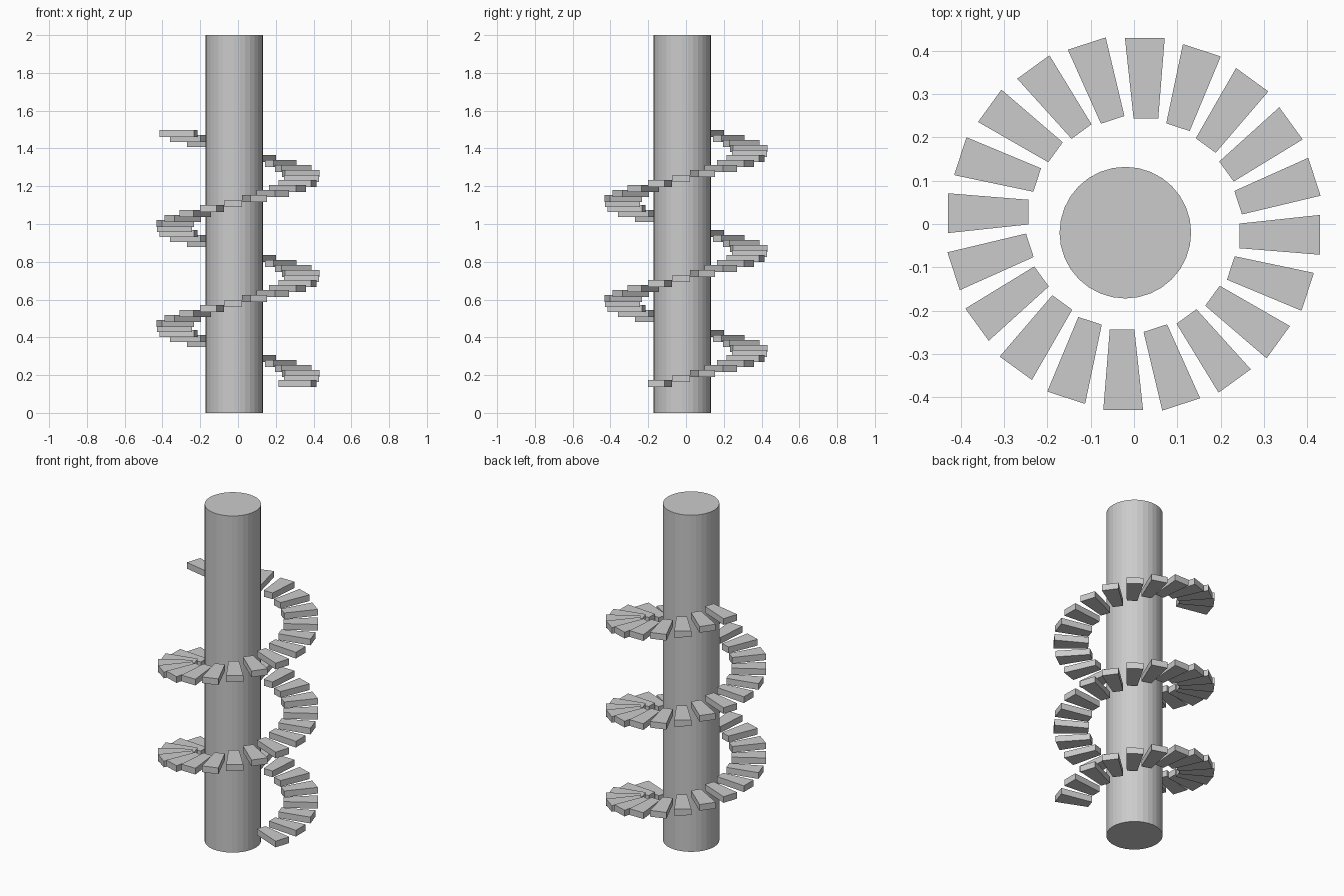
import bpy, bmesh, math
from mathutils import Matrix

if "Cube" in bpy.data.objects:
    bpy.data.objects.remove(bpy.data.objects["Cube"])

STEPS, PER_TURN = 51, 20
RISE, THICK, Z0 = 0.02644, 0.037, 0.138
# Plan of one tread at angle zero
PLAN = [(0.244, -0.056), (0.43, -0.071), (0.43, 0.021), (0.244, 0.001)]

# Central column
bpy.ops.mesh.primitive_cylinder_add(vertices=32, radius=0.152, depth=2,
                                    location=(-0.02, -0.02, 1))
bpy.context.object.name = "column"

# Tread mesh shared by all the steps
bm = bmesh.new()
base = bm.faces.new([bm.verts.new((x, y, 0)) for x, y in PLAN])
top = bmesh.ops.extrude_face_region(bm, geom=[base])["geom"]
bmesh.ops.translate(bm, vec=(0, 0, THICK),
                    verts=[v for v in top if isinstance(v, bmesh.types.BMVert)])
bmesh.ops.recalc_face_normals(bm, faces=bm.faces)
mesh = bpy.data.meshes.new("tread")
bm.to_mesh(mesh)
bm.free()

# Spiral of floating treads
for i in range(STEPS):
    step = bpy.data.objects.new(f"step_{i + 1}", mesh)
    step.location = (0, 0, Z0 + i * RISE)
    step.rotation_euler = (0, 0, (i - 1) * math.tau / PER_TURN)
    bpy.context.collection.objects.link(step)
